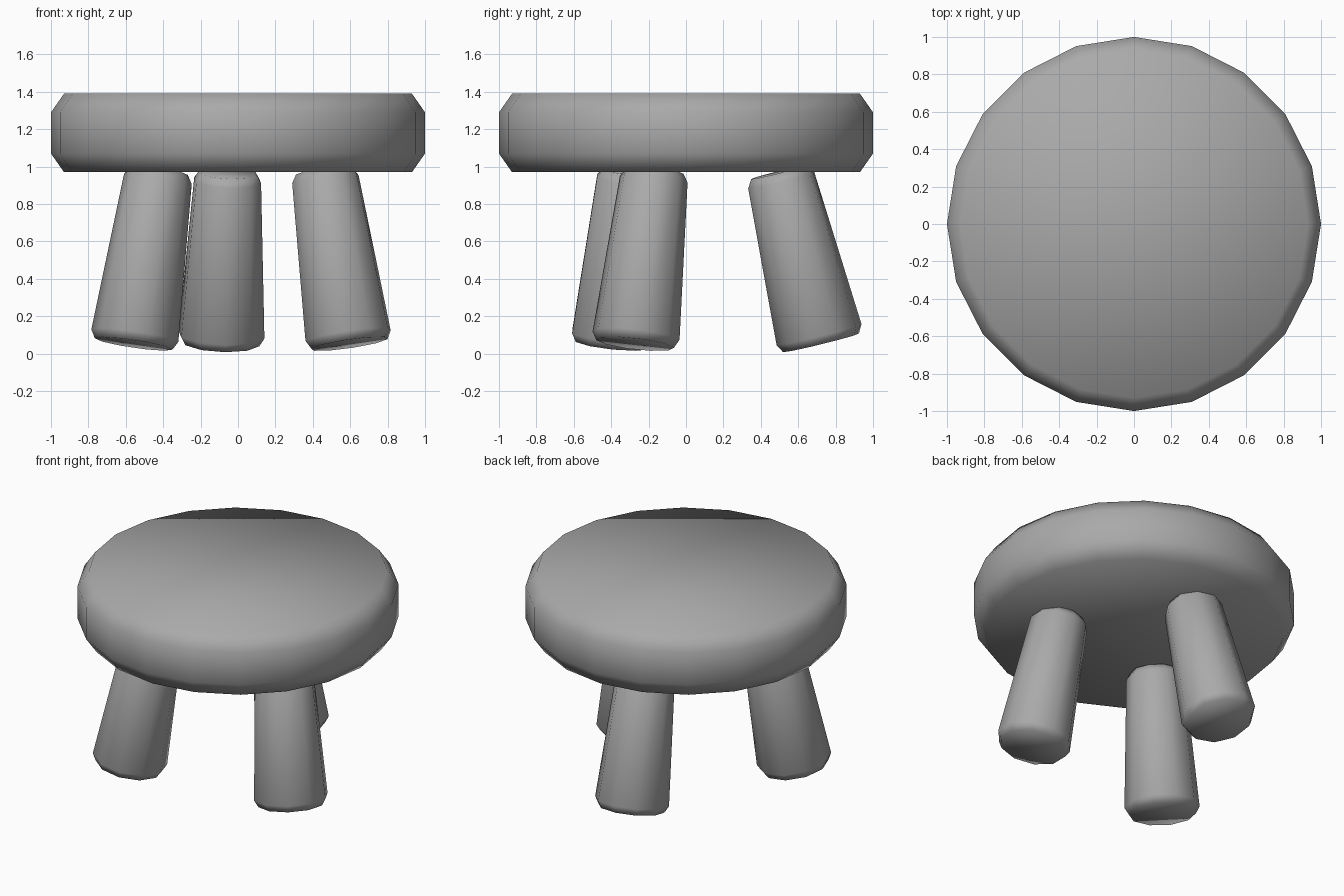
import bpy
import bmesh
import math
from mathutils import Vector

default = bpy.data.objects.get("Cube")
if default:
    bpy.data.objects.remove(default, do_unlink=True)

# Single plain grey finish
grey = bpy.data.materials.new("stool_grey")
grey.use_nodes = True
colour = (0.4, 0.4, 0.4, 1)
grey.diffuse_color = colour
grey.node_tree.nodes["Principled BSDF"].inputs["Base Color"].default_value = colour


def lathe(name, profile, sides, start=0.0):
    """Closed solid turned about z from (radius, height) points, bottom first."""
    bm = bmesh.new()
    rings = []
    for r, z in profile:
        angles = [start + math.tau * i / sides for i in range(sides)]
        rings.append([bm.verts.new((r * math.cos(a), r * math.sin(a), z)) for a in angles])
    for low, high in zip(rings, rings[1:]):
        for i in range(sides):
            j = (i + 1) % sides
            bm.faces.new((low[i], low[j], high[j], high[i]))
    bm.faces.new(reversed(rings[0]))
    bm.faces.new(rings[-1])
    for face in bm.faces:
        face.smooth = True
    mesh = bpy.data.meshes.new(name)
    bm.to_mesh(mesh)
    bm.free()
    mesh.materials.append(grey)
    obj = bpy.data.objects.new(name, mesh)
    bpy.context.collection.objects.link(obj)
    return obj


# Round seat with chamfered rims
lathe("seat", [(0.93, 0.97), (1, 1.07), (1, 1.29), (0.93, 1.39)], 20)

# Tapered legs: foot centre, and outward lean per unit of height
leg_profile = [(0.21, 0), (0.235, 0.045), (0.183, 0.895), (0.155, 0.94)]
legs = [
    ("back_leg", (-0.09, 0.722, 0.058), (-0.04, 0.245), 96),
    ("front_right_leg", (-0.558, -0.39, 0.052), (-0.147, -0.1), 216),
    ("front_left_leg", (0.595, -0.272, 0.052), (0.145, -0.113), 336),
]
for name, foot, lean, azimuth in legs:
    leg = lathe(name, leg_profile, 10, math.radians(azimuth))
    axis = Vector((-lean[0], -lean[1], 1))
    leg.rotation_mode = "QUATERNION"
    leg.rotation_quaternion = Vector((0, 0, 1)).rotation_difference(axis)
    leg.location = foot
